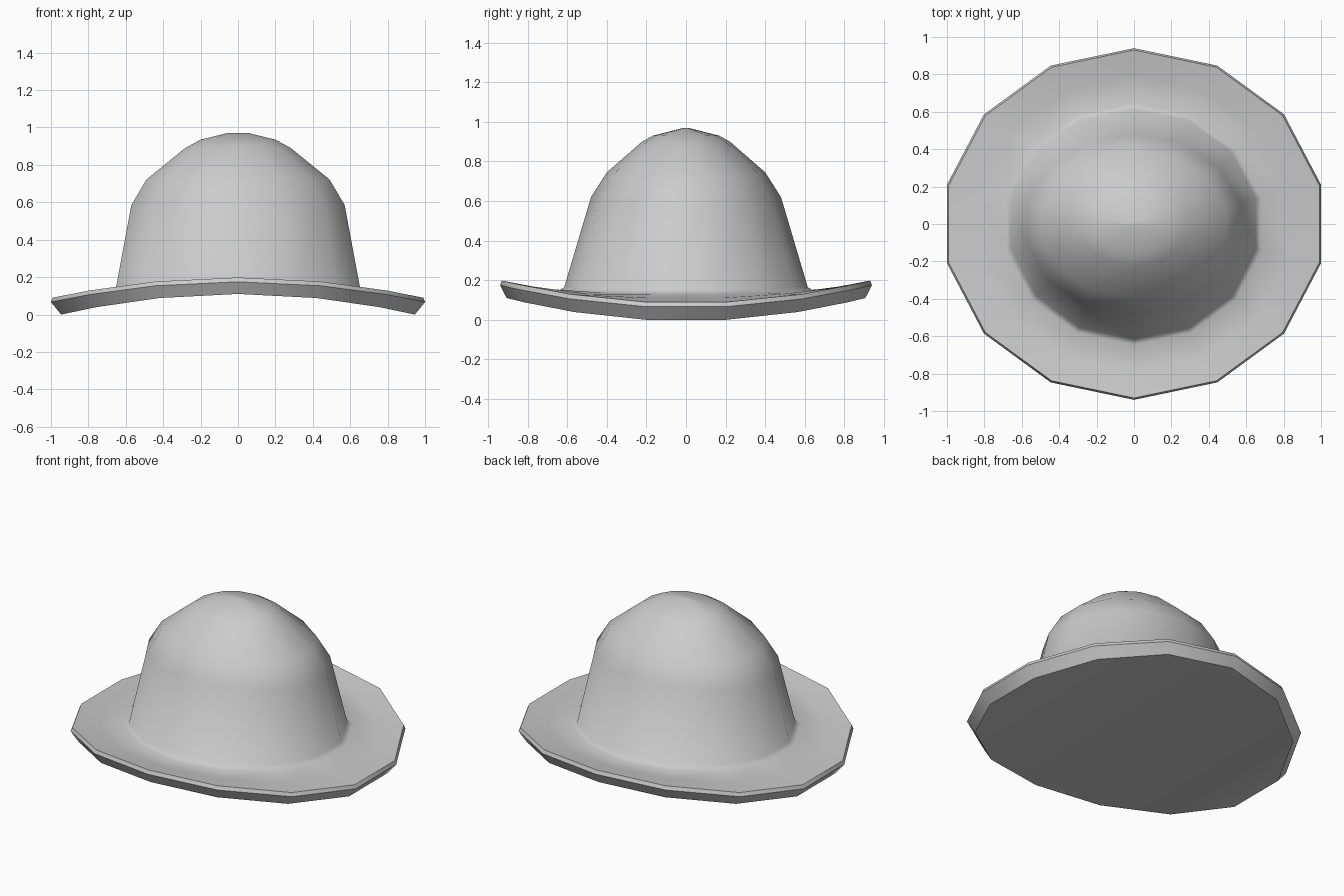
import bpy, bmesh
from math import sin, cos, pi

if "Cube" in bpy.data.objects:
    bpy.data.objects.remove(bpy.data.objects["Cube"])

N = 14
bm = bmesh.new()


def ring(rx, ry, z_side, z_front):
    """14-sided oval whose height arches from the sides (x) to front and back (y)."""
    verts = []
    for i in range(N):
        a = 2 * pi * (i + 0.5) / N
        t = (sin(a) ** 2 - 0.05) / 0.95
        verts.append(bm.verts.new((rx * cos(a), ry * sin(a),
                                   z_side + (z_front - z_side) * t)))
    return verts


# Profile from the underside edge, around the brim, up the crown
profile = [
    (0.970, 0.906, 0.000, 0.110),   # underside edge
    (1.026, 0.940, 0.067, 0.175),   # outer rim
    (1.016, 0.930, 0.090, 0.198),   # upper rim
    (0.850, 0.790, 0.110, 0.168),   # brim
    (0.697, 0.645, 0.130, 0.146),   # foot of crown
    (0.668, 0.615, 0.150, 0.165),
    (0.585, 0.480, 0.585, 0.620),   # shoulder
    (0.502, 0.400, 0.722, 0.745),
    (0.290, 0.222, 0.890, 0.900),   # dome
    (0.205, 0.168, 0.935, 0.930),
    (0.060, 0.012, 0.970, 0.970),   # short ridge on top
]
rings = [ring(*p) for p in profile]
for lo, hi in zip(rings, rings[1:]):
    for i in range(N):
        j = (i + 1) % N
        bm.faces.new((lo[i], lo[j], hi[j], hi[i]))
bm.faces.new(rings[-1])

# Arched underside: strips running front to back
b = rings[0]
for i in range(N // 2 - 1):
    quad = [b[i], b[i + 1], b[N // 2 * 2 - 2 - i - 1 + 0], b[N - 2 - i + 0]]
    # mirror partner of vertex i is N-1-i
    quad = [b[i], b[i + 1], b[N - 2 - i], b[N - 1 - i]]
    partners = []
    for v in quad:
        if v not in partners:
            partners.append(v)
    f = bm.faces.new(partners)
bm.normal_update()
bmesh.ops.recalc_face_normals(bm, faces=bm.faces)

# Smooth everywhere, crisp edges around the rim
for f in bm.faces:
    f.smooth = True
for r in rings[:3]:
    for i in range(N):
        e = bm.edges.get((r[i], r[(i + 1) % N]))
        e.smooth = False

mesh = bpy.data.meshes.new("hat")
bm.to_mesh(mesh)
bm.free()
hat = bpy.data.objects.new("hat", mesh)
bpy.context.collection.objects.link(hat)
